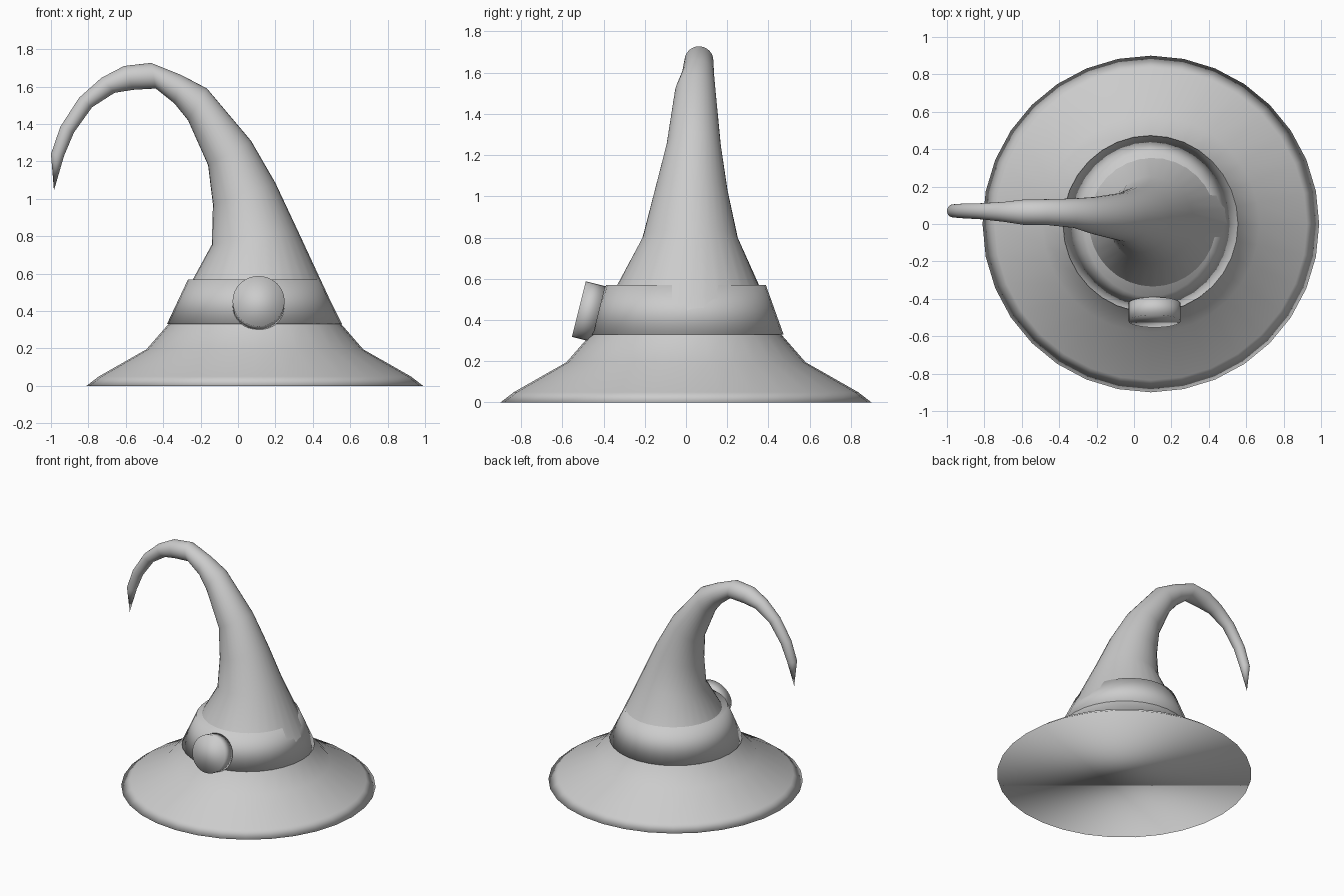
import bpy, bmesh, math
from mathutils import Vector, Matrix

if "Cube" in bpy.data.objects:
    bpy.data.objects.remove(bpy.data.objects["Cube"])

SIDES = 32


def loft(name, rings, tip=None):
    """Join rings given as (centre, x-axis vector, y radius); cap or end in a tip."""
    bm = bmesh.new()
    loops = []
    for c, ax, ry in rings:
        loop = []
        for i in range(SIDES):
            a = 2 * math.pi * i / SIDES
            loop.append(bm.verts.new(c + ax * math.cos(a) + Vector((0, ry * math.sin(a), 0))))
        loops.append(loop)
    for lo, hi in zip(loops, loops[1:]):
        for i in range(SIDES):
            j = (i + 1) % SIDES
            bm.faces.new((lo[i], lo[j], hi[j], hi[i]))
    bm.faces.new(loops[0][::-1])
    if tip:
        t = bm.verts.new(tip)
        for i in range(SIDES):
            bm.faces.new((loops[-1][i], loops[-1][(i + 1) % SIDES], t))
    else:
        bm.faces.new(loops[-1])
    for f in bm.faces:
        f.smooth = True
    mesh = bpy.data.meshes.new(name)
    bm.to_mesh(mesh)
    bm.free()
    ob = bpy.data.objects.new(name, mesh)
    bpy.context.collection.objects.link(ob)
    return ob


# Hat body: brim flowing into a crown that curls over to a point
# each row: inner-curve (x, z), outer-curve (x, z), y centre
profile = [
    (-0.81, 0.00, 0.99, 0.00, 0.0),
    (-0.745, 0.05, 0.925, 0.05, 0.0),
    (-0.49, 0.195, 0.67, 0.195, 0.0),
    (-0.372, 0.33, 0.552, 0.33, 0.0),
    (-0.14, 0.755, 0.315, 0.84, 0.02),
    (-0.134, 0.97, 0.20, 1.085, 0.025),
    (-0.16, 1.18, 0.07, 1.31, 0.037),
    (-0.267, 1.42, -0.166, 1.59, 0.045),
    (-0.34, 1.51, -0.305, 1.663, 0.058),
    (-0.44, 1.59, -0.465, 1.727, 0.063),
    (-0.56, 1.583, -0.61, 1.71, 0.063),
    (-0.66, 1.567, -0.73, 1.647, 0.065),
    (-0.78, 1.49, -0.85, 1.54, 0.068),
    (-0.877, 1.355, -0.95, 1.385, 0.07),
    (-0.93, 1.23, -1.00, 1.24, 0.07),
]
rings = []
for xl, zl, xr, zr, cy in profile:
    left, right = Vector((xl, cy, zl)), Vector((xr, cy, zr))
    ax = (right - left) / 2
    rings.append(((left + right) / 2, ax, ax.length))
loft("hat_body", rings, tip=(-0.984, 0.07, 1.045))

# Band: tapered ring around the crown
loft("hat_band", [
    (Vector((0.088, 0, 0.33)), Vector((0.468, 0, 0)), 0.473),
    (Vector((0.085, 0, 0.57)), Vector((0.352, 0, 0)), 0.387),
])

# Buckle: round disc leaning back against the front of the band
buckle = loft("buckle_disc", [
    (Vector((0, 0, z)), Vector((0.139, 0, 0)), 0.139) for z in (-0.049, 0.049)
])
buckle.matrix_world = (Matrix.Translation((0.11, -0.472, 0.441))
                       @ Matrix.Rotation(math.radians(90 - 14), 4, 'X'))
